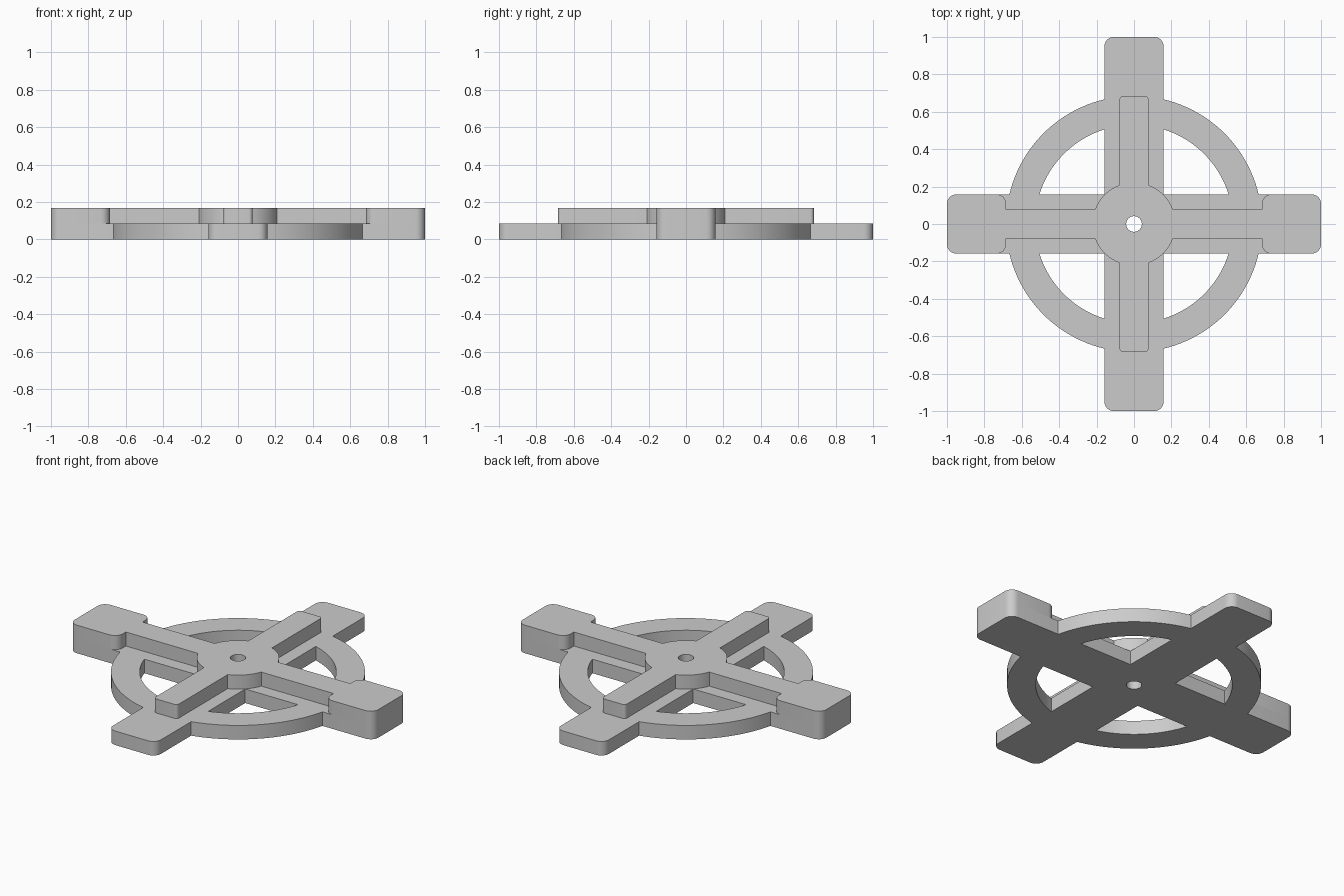
import bpy
import bmesh
from math import radians, sin, cos, sqrt, asin, pi, hypot, tau
from mathutils import Vector

default_cube = bpy.data.objects.get("Cube")
if default_cube:
    bpy.data.objects.remove(default_cube, do_unlink=True)

LAYER = 0.0835       # thickness of each of the two layers
ARM = 0.158          # half width of the wide arms
BAR = 0.078          # half width of the raised bars
BAR_END = 0.684
RING_OUT, RING_IN = 0.685, 0.53
HUB, HOLE = 0.222, 0.042
ROUND = 0.05

grey = bpy.data.materials.new("light_grey")
grey.use_nodes = True
colour = (0.6, 0.6, 0.6, 1.0)
grey.diffuse_color = colour
grey.node_tree.nodes["Principled BSDF"].inputs["Base Color"].default_value = colour


def arc(radius, start, end, steps, centre=(0, 0)):
    return [Vector((centre[0] + radius * cos(start + (end - start) * i / steps),
                    centre[1] + radius * sin(start + (end - start) * i / steps)))
            for i in range(steps + 1)]


def rounded(x, y, sx, sy, r, start):
    """Quarter-round corner at (x, y), turning inwards along (sx, sy)."""
    return arc(r, start, start + pi / 2, 8, (x + sx * r, y + sy * r))


def turn(points, quarter):
    a = quarter * pi / 2
    return [Vector((p.x * cos(a) - p.y * sin(a), p.x * sin(a) + p.y * cos(a)))
            for p in points]


def sector_arc(radius, half_width, steps):
    """Arc spanning the gap between two neighbouring arms."""
    a = asin(half_width / radius)
    return arc(radius, a, pi / 2 - a, steps)


def arm_end(x, half_width, r):
    return (rounded(x, -half_width, -1, 1, r, -pi / 2)
            + rounded(x, half_width, -1, -1, r, 0))


def plate(name, loops, bottom, height):
    """Fill closed outlines (with holes) and give them thickness."""
    curve = bpy.data.curves.new(name + "_outline", "CURVE")
    curve.dimensions = "2D"
    curve.fill_mode = "BOTH"
    curve.extrude = height / 2
    for loop in loops:
        spline = curve.splines.new("POLY")
        spline.points.add(len(loop) - 1)
        for point, p in zip(spline.points, loop):
            point.co = (p.x, p.y, 0, 1)
        spline.use_cyclic_u = True
    helper = bpy.data.objects.new(name + "_outline", curve)
    bpy.context.collection.objects.link(helper)
    graph = bpy.context.evaluated_depsgraph_get()
    mesh = bpy.data.meshes.new_from_object(helper.evaluated_get(graph))
    bpy.data.objects.remove(helper, do_unlink=True)
    bpy.data.curves.remove(curve)

    # Weld caps to walls, keep only the hard edges sharp
    bm = bmesh.new()
    bm.from_mesh(mesh)
    bmesh.ops.remove_doubles(bm, verts=bm.verts, dist=0.0001)
    bmesh.ops.recalc_face_normals(bm, faces=bm.faces)
    bmesh.ops.translate(bm, verts=bm.verts, vec=(0, 0, bottom + height / 2))
    for face in bm.faces:
        face.smooth = True
        face.material_index = 0
    for edge in bm.edges:
        edge.smooth = edge.calc_face_angle(pi) < radians(30)
    bm.to_mesh(mesh)
    bm.free()
    mesh.name = name
    mesh.materials.clear()
    mesh.materials.append(grey)
    obj = bpy.data.objects.new(name, mesh)
    bpy.context.collection.objects.link(obj)
    return obj


hole = arc(HOLE, 0, tau, 32)[:-1]

# Base: four wide arms joined by a ring, with four windows
base_outline, windows = [], []
for q in range(4):
    base_outline += turn(arm_end(1, ARM, ROUND) + sector_arc(RING_OUT, ARM, 24), q)
    windows.append(turn([Vector((ARM, ARM))] + sector_arc(RING_IN, ARM, 24), q))
plate("base_frame", [base_outline, hole] + windows, 0, LAYER)

# Raised cross: hub, narrow bars, and thick blocks on the left and right arms
block_end = ([Vector((BAR_END, -BAR))]
             + rounded(BAR_END, -ARM, 1, 1, ROUND, pi)
             + arm_end(1, ARM, ROUND)
             + rounded(BAR_END, ARM, 1, -1, ROUND, pi / 2)
             + [Vector((BAR_END, BAR))])
bar_end = arm_end(BAR_END, BAR, 0.02)
cross_outline = []
for q in range(4):
    end = bar_end if q % 2 else block_end
    cross_outline += turn(end + sector_arc(HUB, BAR, 14), q)
plate("raised_cross", [cross_outline, hole], LAYER, LAYER)
